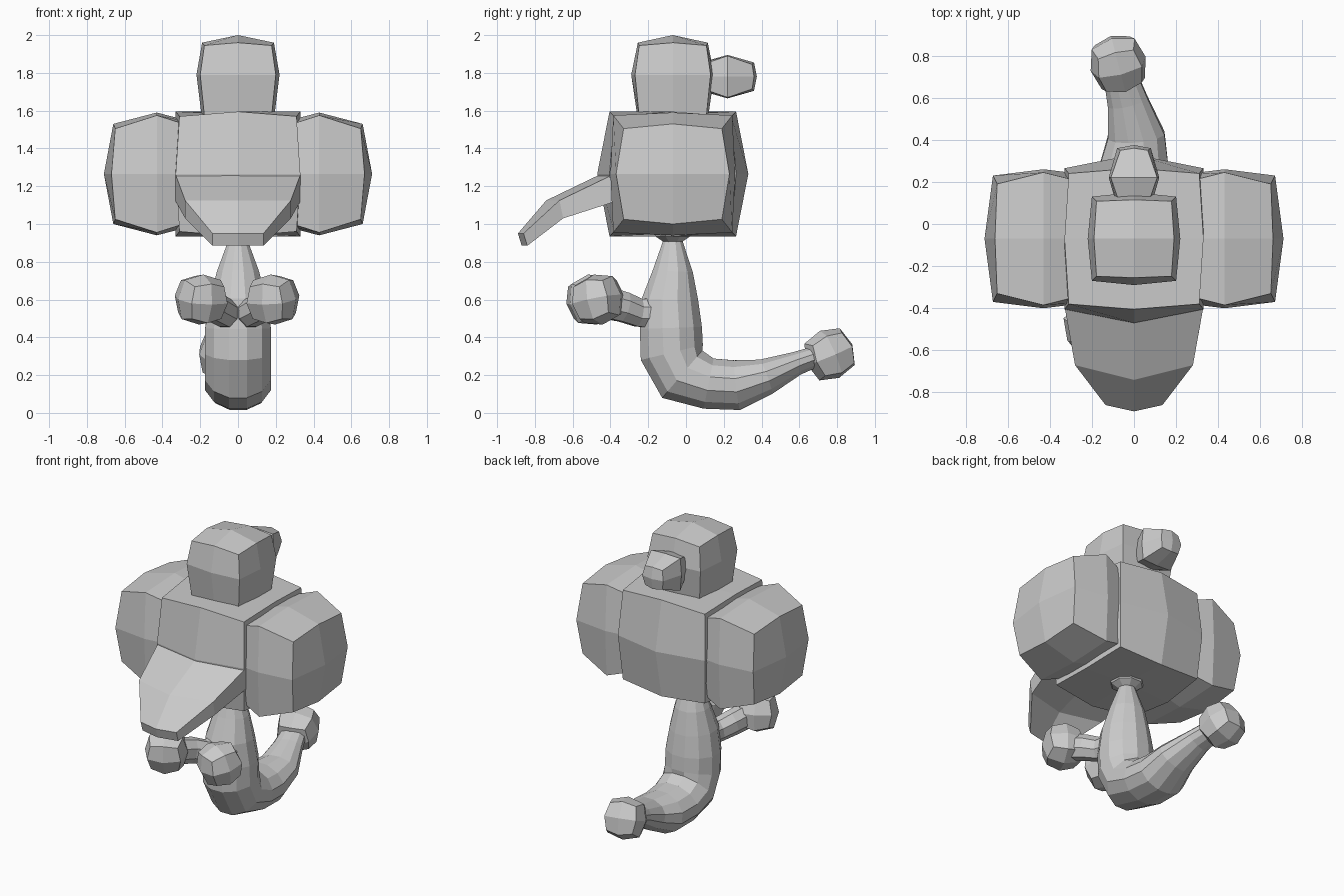
import bpy, bmesh, math
from mathutils import Vector, Matrix

if "Cube" in bpy.data.objects:
    bpy.data.objects.remove(bpy.data.objects["Cube"])

grey = bpy.data.materials.new("plain_grey")
grey.diffuse_color = (0.6, 0.6, 0.6, 1)
grey.use_nodes = True
grey.node_tree.nodes["Principled BSDF"].inputs["Base Color"].default_value = grey.diffuse_color


def finish(name, bm):
    bmesh.ops.recalc_face_normals(bm, faces=bm.faces)
    me = bpy.data.meshes.new(name)
    bm.to_mesh(me)
    bm.free()
    me.materials.append(grey)
    ob = bpy.data.objects.new(name, me)
    bpy.context.collection.objects.link(ob)
    return ob


def bulged_box(name, centre, face, edges, corner, low=1.0, turn=(0, 0)):
    """Cube split 2x2 per side. edges: sizes for edge mids running along x, y, z."""
    bm = bmesh.new()
    bmesh.ops.create_cube(bm, size=2)
    bmesh.ops.subdivide_edges(bm, edges=bm.edges[:], cuts=1, use_grid_fill=True)
    rot = Matrix.Rotation(turn[1], 3, 'Z') @ Matrix.Rotation(turn[0], 3, 'X')
    for v in bm.verts:
        s = [round(c) for c in v.co]
        n = sum(abs(c) for c in s)
        size = face if n == 1 else corner if n == 3 else edges[s.index(0)]
        p = Vector([a * b for a, b in zip(s, size)])
        if p.z < 0:
            p.z *= low
        v.co = rot @ p + Vector(centre)
    return finish(name, bm)


def ball(name, centre, r, turn):
    e = r * 0.78
    return bulged_box(name, centre, (r,) * 3, ((e,) * 3,) * 3, (r * 0.64,) * 3, turn=turn)


def tube(name, path, side, n):
    """Loft through (x, y, z, radius across, radius along side)."""
    bm = bmesh.new()
    pts = [Vector(p[:3]) for p in path]
    rings = []
    for i, p in enumerate(path):
        t = (pts[min(i + 1, len(pts) - 1)] - pts[max(i - 1, 0)]).normalized()
        s = Vector(side)
        s = (s - t * s.dot(t)).normalized()
        u = t.cross(s)
        rings.append([bm.verts.new(pts[i] + s * p[4] * math.cos(a) + u * p[3] * math.sin(a))
                      for a in [math.tau * (k + 0.5) / n for k in range(n)]])
    for a, b in zip(rings, rings[1:]):
        for k in range(n):
            bm.faces.new((a[k], a[(k + 1) % n], b[(k + 1) % n], b[k]))
    bm.faces.new(rings[0])
    bm.faces.new(rings[-1])
    return finish(name, bm)


# Torso, head and the knob behind the head
bulged_box("torso", (0, -0.07, 1.265), (0.33, 0.40, 0.315),
           ((0, 0.335, 0.33), (0.33, 0, 0.33), (0.33, 0.335, 0)), (0.31, 0.31, 0.305))
bulged_box("head", (0, -0.07, 1.79), (0.22, 0.22, 0.21),
           ((0, 0.185, 0.17), (0.19, 0, 0.17), (0.2, 0.2, 0)), (0.178, 0.178, 0.155), low=1.4)
bulged_box("head_knob", (0, 0.22, 1.78), (0.12, 0.155, 0.115),
           ((0, 0.14, 0.075), (0.11, 0, 0.11), (0.08, 0.14, 0)), (0.065, 0.13, 0.065))

# Side blocks
for side, label in ((1, "right"), (-1, "left")):
    bulged_box(label + "_side_block", (side * 0.43, -0.07, 1.265), (0.28, 0.33, 0.325),
               ((0, 0.315, 0.31), (0.23, 0, 0.265), (0.24, 0.30, 0)), (0.22, 0.26, 0.24))

# Front flap: three rows, each with a top and bottom edge of three points
bm = bmesh.new()
rows = []
for y, top, bottom, w, bulge in ((-0.39, 1.26, 1.12, 0.33, 0.07), (-0.67, 1.125, 1.03, 0.28, 0.07),
                                 (-0.86, 0.95, 0.885, 0.135, 0.03)):
    rows.append([bm.verts.new((x * w, y - bulge * (1 - abs(x)) + d, z))
                 for z, d, xs in ((top, 0, (-1, 0, 1)), (bottom, 0.02, (1, 0, -1))) for x in xs])
for a, b in zip(rows, rows[1:]):
    for k in range(6):
        bm.faces.new((a[k], a[(k + 1) % 6], b[(k + 1) % 6], b[k]))
for r in (rows[0], rows[-1]):
    bm.faces.new((r[0], r[1], r[4], r[5]))
    bm.faces.new((r[1], r[2], r[3], r[4]))
finish("front_flap", bm)

# Collar under the torso and the curved lower body
tube("collar", [(0, -0.07, 0.96, 0.11, 0.11), (0, -0.07, 0.935, 0.1, 0.1),
                (0, -0.07, 0.90, 0.045, 0.045)], (1, 0, 0), 8)
tube("lower_body", [
    (0, -0.07, 0.92, 0.05, 0.05), (0, -0.07, 0.75, 0.11, 0.115), (0, -0.085, 0.6, 0.155, 0.155),
    (0, -0.08, 0.45, 0.17, 0.18), (0, -0.075, 0.32, 0.175, 0.18), (0, -0.02, 0.205, 0.17, 0.18),
    (0, 0.12, 0.155, 0.14, 0.18), (0, 0.27, 0.147, 0.137, 0.17), (0.01, 0.42, 0.19, 0.1, 0.14),
    (-0.03, 0.58, 0.26, 0.065, 0.1), (-0.07, 0.72, 0.31, 0.055, 0.08)], (1, 0, 0), 12)
ball("tail_ball", (-0.075, 0.76, 0.31), 0.135, (0.4, 0.25))

# Front stalks with round ends
for side, label, dy in ((1, "right", 0), (-1, "left", -0.03)):
    tube(label + "_stalk", [(side * 0.05, -0.15, 0.53, 0.07, 0.085),
                            (side * 0.07, -0.25, 0.53, 0.07, 0.08),
                            (side * 0.12, -0.33, 0.56, 0.07, 0.085),
                            (side * 0.17, -0.44 + dy, 0.59, 0.07, 0.09)], (0, 0, 1), 8)
    ball(label + "_end_ball", (side * 0.185 + (side - 1) * 0.005, -0.465 + dy, 0.6), 0.135,
         (0.2, -side * 0.45))
